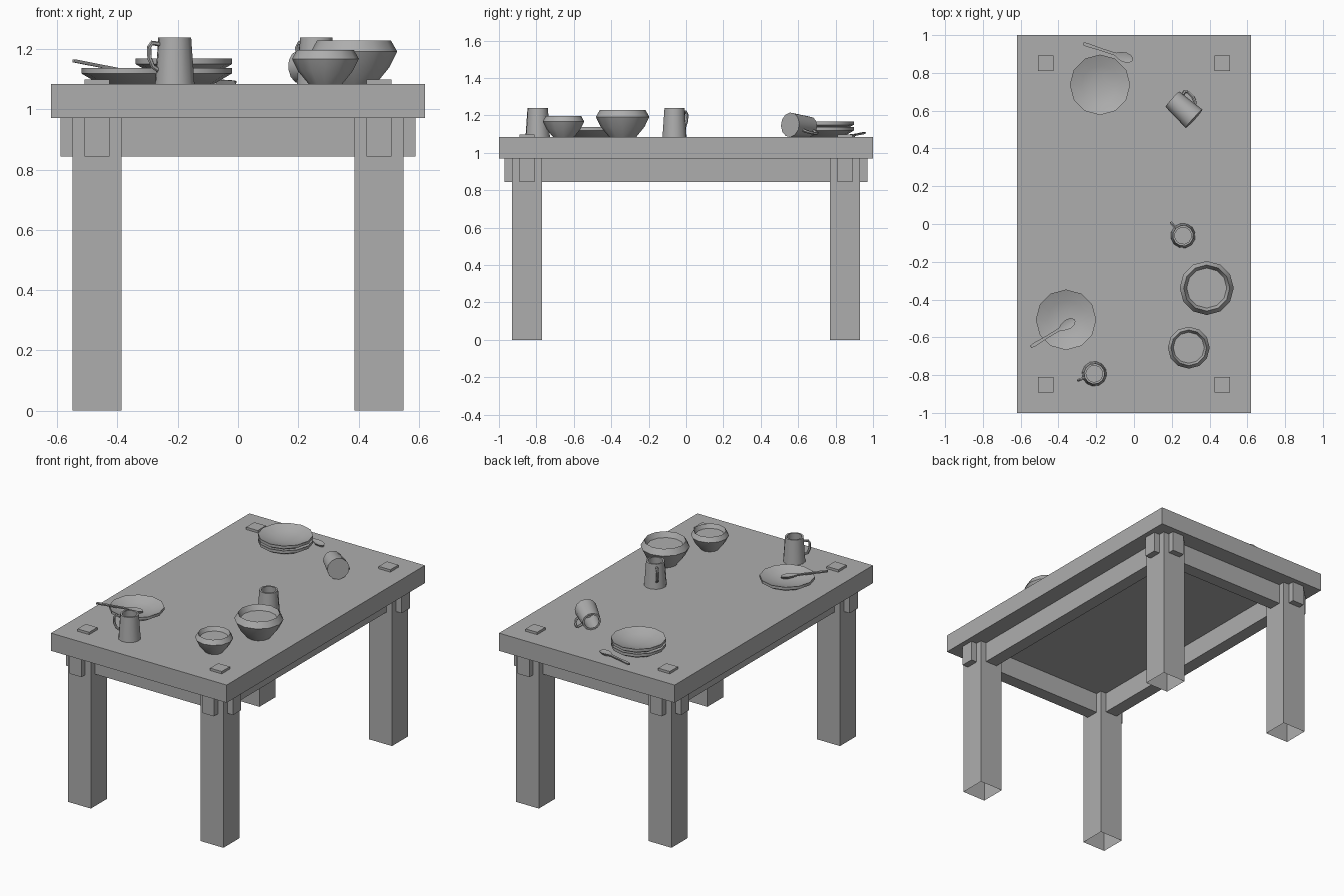
import bpy, bmesh, math
from mathutils import Matrix, Vector

if "Cube" in bpy.data.objects:
    bpy.data.objects.remove(bpy.data.objects["Cube"])

TOP = 1.084   # height of the table surface
UNDER = 0.971  # underside of the table top

grey = bpy.data.materials.new("dark_grey")
grey.diffuse_color = (0.42, 0.42, 0.42, 1)
grey.use_nodes = True
grey.node_tree.nodes["Principled BSDF"].inputs["Base Color"].default_value = grey.diffuse_color


def finish(name, bm, matrix=Matrix(), smooth=False):
    me = bpy.data.meshes.new(name)
    bm.to_mesh(me)
    bm.free()
    me.materials.append(grey)
    ob = bpy.data.objects.new(name, me)
    bpy.context.collection.objects.link(ob)
    ob.matrix_world = matrix
    if smooth:
        bpy.ops.object.select_all(action='DESELECT')
        ob.select_set(True)
        bpy.context.view_layer.objects.active = ob
        bpy.ops.object.shade_smooth_by_angle(angle=math.radians(32))
    return ob


def box(name, lo, hi, open_bottom=False):
    lo, hi = Vector(lo), Vector(hi)
    bm = bmesh.new()
    bmesh.ops.create_cube(bm, size=1)
    bmesh.ops.scale(bm, vec=hi - lo, verts=bm.verts)
    bmesh.ops.translate(bm, vec=(lo + hi) / 2, verts=bm.verts)
    if open_bottom:
        bm.normal_update()
        bmesh.ops.delete(bm, geom=[f for f in bm.faces if f.normal.z < -0.9], context='FACES')
    return finish(name, bm)


def lathe(name, profile, matrix, sides=12):
    bm = bmesh.new()
    vs = [bm.verts.new((r, 0, z)) for r, z in profile]
    es = [bm.edges.new(p) for p in zip(vs, vs[1:])]
    bmesh.ops.spin(bm, geom=vs + es, axis=(0, 0, 1), cent=(0, 0, 0),
                   angle=math.tau, steps=sides, use_duplicate=False)
    bmesh.ops.remove_doubles(bm, verts=bm.verts, dist=1e-5)
    bmesh.ops.recalc_face_normals(bm, faces=bm.faces)
    return finish(name, bm, matrix, True)


def loft(name, rings, matrix):
    bm = bmesh.new()
    loops = [[bm.verts.new(p) for p in ring] for ring in rings]
    n = len(loops[0])
    for a, b in zip(loops, loops[1:]):
        for i in range(n):
            j = (i + 1) % n
            bm.faces.new((a[i], a[j], b[j], b[i]))
    bm.faces.new(loops[0])
    bm.faces.new(loops[-1])
    bmesh.ops.recalc_face_normals(bm, faces=bm.faces)
    return finish(name, bm, matrix, True)


# Table: top, legs with through tenons, rails running through the legs
box("table_top", (-0.62, -1, UNDER), (0.62, 1, TOP))
for sx in (-1, 1):
    for sy in (-1, 1):
        x, y = sx * 0.468, sy * 0.85
        box("leg", (x - 0.081, y - 0.081, 0), (x + 0.081, y + 0.081, UNDER), True)
        box("leg_tenon", (x - 0.041, y - 0.041, 0.95), (x + 0.041, y + 0.041, 1.099))
for s in (-1, 1):
    box("short_rail", (-0.589, s * 0.85 - 0.041, 0.843), (0.589, s * 0.85 + 0.041, UNDER))
    box("long_rail", (s * 0.468 - 0.041, -0.97, 0.843), (s * 0.468 + 0.041, 0.97, UNDER))

# Plates: one alone, two stacked
PLATE = [(0, 0), (0.1, 0), (0.16, 0.035), (0.16, 0.053), (0.1, 0.03), (0.05, 0.021), (0, 0.018)]
for x, y, z in ((-0.36, -0.507, 0), (-0.18, 0.737, 0), (-0.18, 0.737, 0.031)):
    lathe("plate", PLATE, Matrix.Translation((x, y, TOP + z)))

# Bowls, filled nearly to the rim
BOWL = [(0, 0), (0.072, 0), (0.117, 0.055), (0.143, 0.108), (0.122, 0.145),
        (0.106, 0.112), (0, 0.112)]
for x, y, s in ((0.385, -0.339, 1), (0.29, -0.655, 0.775)):
    lathe("bowl", BOWL, Matrix.Translation((x, y, TOP)) @ Matrix.Scale(s, 4))

# Mugs with a bent handle on local +x
MUG = [(0, 0), (0.066, 0), (0.055, 0.155), (0.044, 0.155), (0.052, 0.018), (0, 0.018)]
PATH = [(0.052, 0.132), (0.082, 0.136), (0.092, 0.122), (0.09, 0.085), (0.078, 0.058), (0.056, 0.045)]


def mug(matrix):
    lathe("mug", MUG, matrix)
    pts = [Vector((x, 0, z)) for x, z in PATH]
    rings = []
    for i, p in enumerate(pts):
        t = (pts[min(i + 1, len(pts) - 1)] - pts[max(i - 1, 0)]).normalized()
        n = Vector((-t.z, 0, t.x))
        rings.append([p + n * 0.008 * math.cos(a) + Vector((0, 0.008 * math.sin(a), 0))
                      for a in (k * math.tau / 6 for k in range(6))])
    loft("mug_handle", rings, matrix)


mug(Matrix.Translation((-0.21, -0.793, TOP)) @ Matrix.Rotation(math.radians(202), 4, 'Z'))
mug(Matrix.Translation((0.26, -0.062, TOP)) @ Matrix.Rotation(math.radians(133), 4, 'Z'))
# Mug lying on its side, open end pointing to the back left, handle low
axis = Vector((-0.74, 0.67, -0.07)).normalized()
side = Vector((0.67, 0.74, 0)).normalized()
down = side.cross(axis).normalized()
if down.z > 0:
    down = -down
h = side * math.cos(math.radians(25)) + down * math.sin(math.radians(25))
rot = Matrix((h, axis.cross(h), axis)).transposed().to_4x4()
mug(Matrix.Translation((0.318, 0.557, TOP + 0.066)) @ rot)

# Spoons: lofted sections (position along length, half width, thickness, hollow depth)
SPOON = [(0, 0.007, 0.01, 0), (0.02, 0.01, 0.01, 0), (0.1, 0.007, 0.01, 0),
         (0.18, 0.008, 0.01, 0), (0.2, 0.019, 0.011, 0.004), (0.23, 0.027, 0.012, 0.008),
         (0.26, 0.021, 0.012, 0.005), (0.275, 0.007, 0.01, 0)]


def spoon(start, end):
    start, end = Vector(start), Vector(end)
    x = (end - start).normalized()
    y = Vector((0, 0, 1)).cross(x).normalized()
    m = Matrix((x, y, x.cross(y))).transposed().to_4x4()
    m.translation = start
    rings = [[(u, -w, t / 2), (u, 0, t / 2 - d), (u, w, t / 2),
              (u, w * 0.6, -t / 2 - d / 2), (u, -w * 0.6, -t / 2 - d / 2)]
             for u, w, t, d in SPOON]
    loft("spoon", rings, m)


spoon((-0.546, -0.65, 1.161), (-0.311, -0.507, 1.115))
spoon((-0.268, 0.955, 1.106), (-0.005, 0.868, 1.089))
